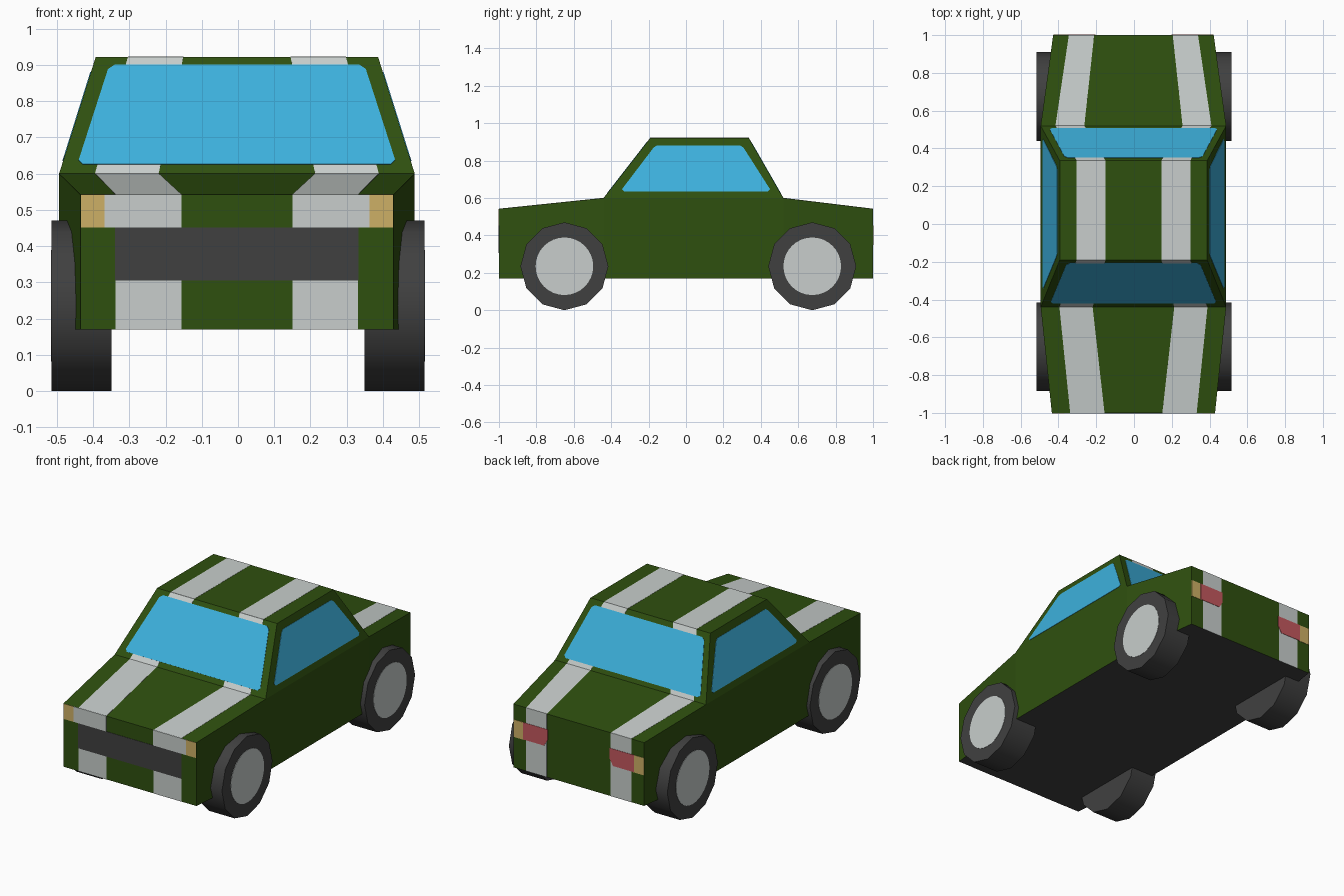
import bpy, bmesh, math
from mathutils import Vector

if "Cube" in bpy.data.objects:
    bpy.data.objects.remove(bpy.data.objects["Cube"])

CX = -0.003  # body sits very slightly off centre


def mat(name, r, g, b):
    lin = [((c / 255 + 0.055) / 1.055) ** 2.4 if c > 10 else c / 3294 for c in (r, g, b)]
    m = bpy.data.materials.new(name)
    m.diffuse_color = (*lin, 1)
    m.use_nodes = True
    m.node_tree.nodes["Principled BSDF"].inputs["Base Color"].default_value = m.diffuse_color
    return m


green = mat("green paint", 47, 80, 15)
silver = mat("silver", 200, 206, 204)
glass = mat("blue glass", 61, 177, 221)
dark = mat("dark grey", 64, 64, 64)
amber = mat("amber", 206, 176, 102)
red = mat("red light", 196, 88, 94)


def finish(name, bm, *mats):
    me = bpy.data.meshes.new(name)
    bmesh.ops.recalc_face_normals(bm, faces=bm.faces)
    bm.to_mesh(me)
    bm.free()
    for m in mats:
        me.materials.append(m)
    ob = bpy.data.objects.new(name, me)
    bpy.context.collection.objects.link(ob)
    return ob


# Body shell: four cross-sections along y, with a tapered cabin on the middle
BOT, WAIST, ROOF = 0.17, 0.60, 0.922
bm = bmesh.new()
rings = []
for y, w, top in ((-1, 0.432, 0.542), (-0.44, 0.491, WAIST), (0.52, 0.491, WAIST), (1, 0.425, 0.542)):
    rings.append([bm.verts.new((CX + x, y, z)) for x, z in ((-w, BOT), (w, BOT), (w, top), (-w, top))])
for i in range(3):
    a, b = rings[i], rings[i + 1]
    for k in range(4):
        if (i, k) != (1, 2):  # the cabin replaces the middle top
            n = (k + 1) % 4
            bm.faces.new((a[k], a[n], b[n], b[k]))
bm.faces.new(rings[0])
bm.faces.new(rings[3])
base = [rings[1][3], rings[1][2], rings[2][2], rings[2][3]]
roof = [bm.verts.new((CX + x, y, ROOF)) for x, y in ((-0.39, -0.19), (0.39, -0.19), (0.39, 0.335), (-0.39, 0.335))]
for k in range(4):
    n = (k + 1) % 4
    bm.faces.new((base[k], base[n], roof[n], roof[k]))
bm.faces.new(roof)
body = finish("body", bm, green, dark)
for p in body.data.polygons:
    p.material_index = 1 if p.normal.z < -0.9 else 0  # dark underside


# Surface maps: 2D panel coordinates to points on each body face
def rise(z):
    return (z - WAIST) / (ROOF - WAIST)


def front(x, z): return (x, -1, z)
def rear(x, z): return (x, 1, z)
def hood(x, y): return (x, y, 0.542 + 0.058 * (y + 1) / 0.56)
def trunk(x, y): return (x, y, 0.542 + 0.058 * (1 - y) / 0.48)
def top(x, y): return (x, y, ROOF)
def screen(x, z): return (x, -0.44 + 0.25 * rise(z), z)
def back(x, z): return (x, 0.52 - 0.185 * rise(z), z)
def side(y, z): return (0.491 - 0.101 * rise(z), y, z)


def panel(name, m, shapes, mirror=True, lift=0.002):
    """Thin plates laid on body faces; shapes are (surface map, 2D points)."""
    bm = bmesh.new()
    for surf, pts in shapes:
        for s in (1, -1) if mirror else (1,):
            co = [Vector(surf(*p)) for p in pts]
            co = [Vector((s * c.x, c.y, c.z)) for c in co]
            n = (co[1] - co[0]).cross(co[2] - co[0]).normalized()
            if n.dot(co[0] - Vector((0, 0, 0.4))) < 0:
                n = -n
            off = Vector((CX, 0, 0))
            lo = [bm.verts.new(c + off - n * 0.001) for c in co]
            hi = [bm.verts.new(c + off + n * lift) for c in co]
            bm.faces.new(lo)
            bm.faces.new(hi)
            for k in range(len(co)):
                j = (k + 1) % len(co)
                bm.faces.new((lo[k], lo[j], hi[j], hi[k]))
    return finish(name, bm, m)


def rect(x0, x1, z0, z1):
    return [(x0, z0), (x1, z0), (x1, z1), (x0, z1)]


def window(y0, y1, y2, y3, z0, z1, c=0.012):
    """Trapezoid with clipped corners: bottom y0..y1, top y2..y3."""
    return [(y0 + c, z0), (y1 - c, z0), (y1, z0 + c), (y3 + c / 2, z1 - c),
            (y3 - c, z1), (y2 + c, z1), (y2 - c / 2, z1 - c), (y0, z0 + c)]


# Racing stripes over every face from nose to tail
panel("stripes", silver, [
    (front, rect(0.153, 0.335, BOT, 0.542)),
    (hood, [(0.153, -1), (0.335, -1), (0.392, -0.44), (0.216, -0.44)]),
    (screen, [(0.216, WAIST), (0.392, WAIST), (0.301, ROOF), (0.148, ROOF)]),
    (top, rect(0.148, 0.301, -0.19, 0.335)),
    (back, [(0.26, WAIST), (0.413, WAIST), (0.301, ROOF), (0.148, ROOF)]),
    (trunk, [(0.26, 0.52), (0.413, 0.52), (0.342, 1), (0.208, 1)]),
    (rear, rect(0.208, 0.342, BOT, 0.542)),
], lift=0.001)

# Windows
panel("windscreen", glass, [(screen, window(-0.437, 0.437, -0.35, 0.35, 0.625, 0.90))], False)
panel("rear_window", glass, [(back, window(-0.443, 0.443, -0.36, 0.36, 0.622, 0.895))], False)
panel("side_windows", glass, [(side, window(-0.342, 0.449, -0.168, 0.302, 0.635, 0.88))])

# Grille and lights
panel("grille", dark, [(front, rect(-0.336, 0.336, 0.305, 0.452))], False)
panel("headlights", silver, [(front, rect(0.153, 0.366, 0.452, 0.542))])
panel("indicators", amber, [(front, rect(0.366, 0.431, 0.452, 0.542)),
                            (rear, rect(0.35, 0.424, 0.35, 0.452))])
panel("tail_lights", red, [(rear, [(0.36, 0.352), (0.225, 0.352), (0.202, 0.39),
                                   (0.202, 0.452), (0.36, 0.452)])], lift=0.003)


# Wheels: twelve-sided tyres with flat hub discs
def disc(name, sides, r, x0, x1, y, z, m):
    bm = bmesh.new()
    ends = [[bm.verts.new((x, y + r * math.cos(math.tau * k / sides), z + r * math.sin(math.tau * k / sides)))
             for k in range(sides)] for x in (x0, x1)]
    for e in ends:
        bm.faces.new(e)
    for k in range(sides):
        j = (k + 1) % sides
        bm.faces.new((ends[0][k], ends[0][j], ends[1][j], ends[1][k]))
    return finish(name, bm, m)


for s, sn in ((-1, "left"), (1, "right")):
    for y, yn in ((-0.65, "front"), (0.675, "rear")):
        tyre = disc(f"{yn}_{sn}_tyre", 12, 0.235, s * 0.35, s * 0.515, y, 0.235, dark)
        disc(f"{yn}_{sn}_hub", 32, 0.154, s * 0.513, s * 0.517, y, 0.235, silver)
        bpy.ops.object.select_all(action="DESELECT")
        tyre.select_set(True)
        bpy.context.view_layer.objects.active = tyre
        bpy.ops.object.shade_smooth_by_angle(angle=math.radians(40))
